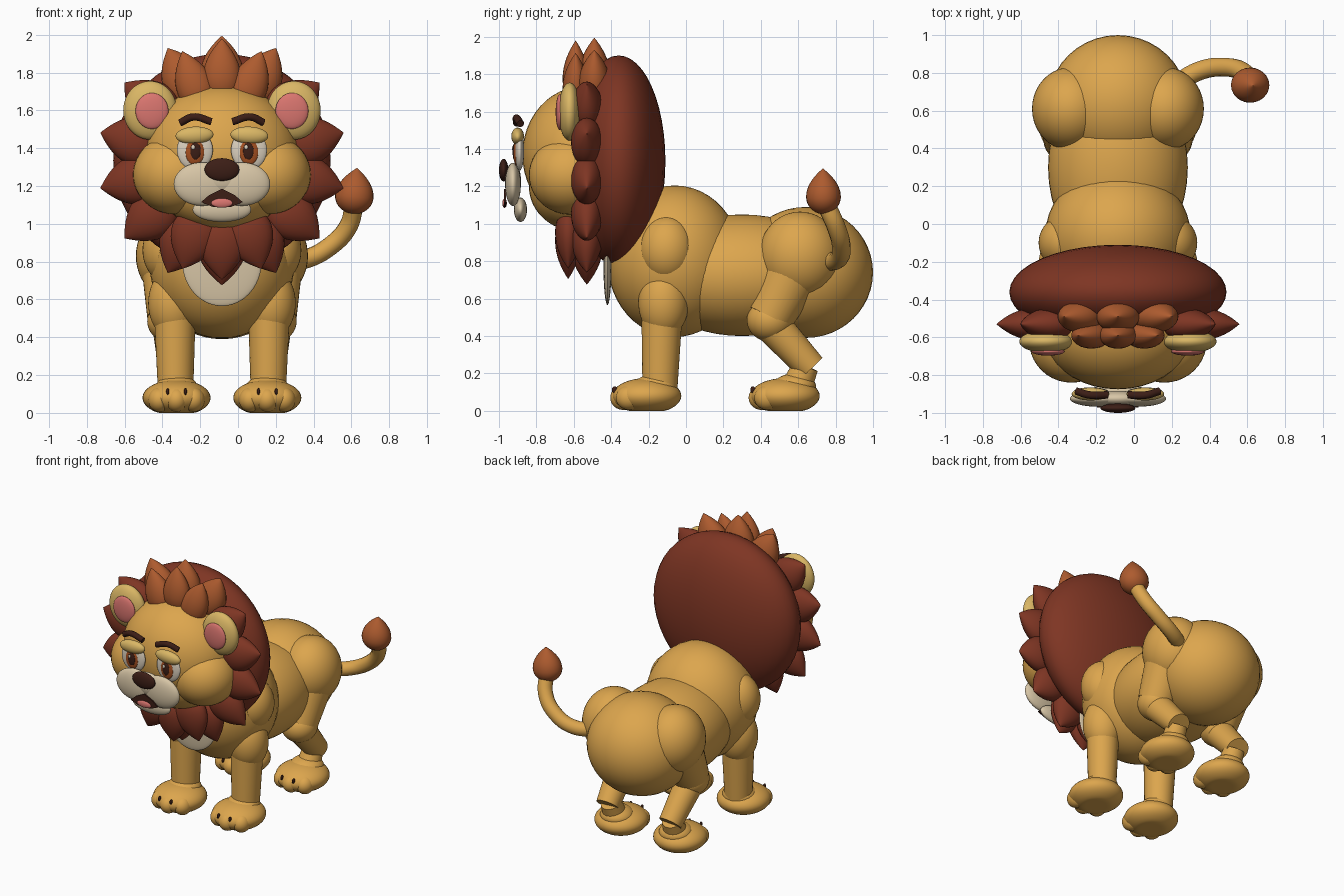
import bpy, bmesh, math
from mathutils import Vector, Matrix

cube = bpy.data.objects.get("Cube")
if cube:
    bpy.data.objects.remove(cube, do_unlink=True)

CX = -0.085  # symmetry plane of the animal


def material(name, rgb):
    m = bpy.data.materials.new(name)
    m.use_nodes = True
    m.diffuse_color = (*rgb, 1)
    m.node_tree.nodes["Principled BSDF"].inputs["Base Color"].default_value = (*rgb, 1)
    return m


GOLD = material("golden fur", (0.72, 0.38, 0.075))
DARK = material("dark mane", (0.21, 0.036, 0.017))
ORANGE = material("orange tuft", (0.42, 0.105, 0.028))
CREAM = material("cream", (0.68, 0.56, 0.38))
TAN = material("light tan", (0.70, 0.47, 0.13))
PINK = material("pink", (0.70, 0.18, 0.16))
IRIS = material("iris brown", (0.38, 0.08, 0.015))
BROWN = material("deep brown", (0.045, 0.013, 0.008))
WHITE = material("eye white", (0.72, 0.64, 0.52))


def finish(name, bm, mat):
    me = bpy.data.meshes.new(name)
    bmesh.ops.recalc_face_normals(bm, faces=bm.faces)
    bm.to_mesh(me)
    bm.free()
    me.shade_smooth()
    me.set_sharp_from_angle(angle=math.radians(40))
    me.materials.append(mat)
    ob = bpy.data.objects.new(name, me)
    bpy.context.collection.objects.link(ob)
    return ob


def ball(name, mat, x, y, z, rx, ry, rz, tilt=0, floor=None):
    """Ellipsoid, optionally rolled about y and flattened at a floor height."""
    bm = bmesh.new()
    bmesh.ops.create_uvsphere(bm, u_segments=40, v_segments=24, radius=1)
    bm.transform(Matrix.Translation((CX + x, y, z)) @ Matrix.Rotation(tilt, 4, 'Y')
                 @ Matrix.Diagonal((rx, ry, rz, 1)))
    if floor is not None:
        for v in bm.verts:
            v.co.z = max(v.co.z, floor)
    return finish(name, bm, mat)


def leaf(name, mat, base, direction, width, depth, length):
    """Round-bottomed tuft that ends in a point."""
    bm = bmesh.new()
    bmesh.ops.create_uvsphere(bm, u_segments=24, v_segments=20, radius=1)
    for v in bm.verts:
        z = v.co.z
        if 0 < z < 0.9999:
            k = (1 - z * z) ** 0.5
            v.co.x *= k
            v.co.y *= k
        v.co.z = z * (length * 0.62 if z > 0 else length * 0.38)
        v.co.x *= width
        v.co.y *= depth
    d = Vector(direction).normalized()
    roll = Matrix.Rotation(math.atan2(d.x, d.z), 4, 'Y')
    lean = Matrix.Rotation(-math.asin(d.y), 4, 'X')
    bm.transform(Matrix.Translation((CX + base[0], base[1], base[2])) @ roll @ lean)
    return finish(name, bm, mat)


def limb(name, mat, a, b, ra, rb):
    """Tapered cylinder between two points."""
    a, b = Vector((CX + a[0], a[1], a[2])), Vector((CX + b[0], b[1], b[2]))
    bm = bmesh.new()
    bmesh.ops.create_cone(bm, cap_ends=True, segments=32, radius1=ra, radius2=rb, depth=(b - a).length)
    bm.transform(Matrix.Translation((a + b) / 2) @ (b - a).to_track_quat('Z', 'Y').to_matrix().to_4x4())
    return finish(name, bm, mat)


def tube(name, mat, points, radius):
    """Round tube along a smooth path."""
    cu = bpy.data.curves.new(name, 'CURVE')
    cu.dimensions = '3D'
    cu.bevel_depth = radius
    cu.bevel_resolution = 5
    cu.use_fill_caps = True
    sp = cu.splines.new('BEZIER')
    sp.bezier_points.add(len(points) - 1)
    for p, co in zip(sp.bezier_points, points):
        p.co = (CX + co[0], co[1], co[2])
        p.handle_left_type = p.handle_right_type = 'AUTO'
    cu.materials.append(mat)
    ob = bpy.data.objects.new(name, cu)
    bpy.context.collection.objects.link(ob)
    return ob


# Torso
ball("chest", GOLD, 0, -0.06, 0.8, 0.385, 0.36, 0.405)
ball("barrel", GOLD, 0, 0.3, 0.725, 0.37, 0.52, 0.325)
ball("rump", GOLD, 0, 0.64, 0.74, 0.37, 0.36, 0.35)
ball("chest_patch", CREAM, 0, -0.42, 0.8, 0.21, 0.022, 0.235)


def paw(tag, x, y):
    ball(tag + "_paw", GOLD, x, y, 0.08, 0.18, 0.185, 0.095, floor=0)
    ball(tag + "_ankle", GOLD, x, y + 0.05, 0.13, 0.115, 0.115, 0.07)
    for i in (-1, 0, 1):
        ball(tag + "_toe", GOLD, x + i * 0.09, y - 0.125 + abs(i) * 0.03, 0.07, 0.06, 0.07, 0.065, floor=0)
    for i in (-1, 1):
        ball(tag + "_toe_line", BROWN, x + i * 0.047, y - 0.172, 0.113, 0.008, 0.014, 0.018)


# Legs
for s, side in ((1, "left"), (-1, "right")):
    ball(side + "_shoulder", GOLD, s * 0.27, -0.1, 0.86, 0.15, 0.15, 0.18)
    ball(side + "_upper_foreleg", GOLD, s * 0.255, -0.12, 0.58, 0.135, 0.135, 0.19)
    limb(side + "_foreleg", GOLD, (s * 0.245, -0.14, 0.1), (s * 0.25, -0.125, 0.65), 0.093, 0.115)
    paw(side + "_front", s * 0.24, -0.21)
    ball(side + "_thigh", GOLD, s * 0.25, 0.61, 0.83, 0.205, 0.22, 0.235)
    limb(side + "_upper_hind_leg", GOLD, (s * 0.26, 0.56, 0.72), (s * 0.27, 0.45, 0.5), 0.16, 0.125)
    ball(side + "_knee", GOLD, s * 0.27, 0.45, 0.485, 0.125, 0.125, 0.115)
    limb(side + "_hind_shank", GOLD, (s * 0.27, 0.45, 0.47), (s * 0.255, 0.67, 0.23), 0.1, 0.08)
    limb(side + "_hock", GOLD, (s * 0.25, 0.64, 0.24), (s * 0.245, 0.58, 0.1), 0.07, 0.085)
    paw(side + "_hind", s * 0.24, 0.53)

# Tail
tube("tail", GOLD, [(0.28, 0.72, 0.8), (0.43, 0.81, 0.81), (0.57, 0.83, 0.88),
                    (0.67, 0.8, 0.99), (0.7, 0.74, 1.12)], 0.05)
leaf("tail_tuft", ORANGE, (0.7, 0.735, 1.145), (0.1, -0.02, 1), 0.102, 0.093, 0.245)

# Mane: big disc behind, a full ring of tufts, and short front rows
ball("mane_back", DARK, 0, -0.36, 1.335, 0.575, 0.25, 0.565)
MZ = 1.335


def tuft(angle, y, tip, mat, width, depth, lean=0):
    a = math.radians(angle)
    c, s = math.cos(a), math.sin(a)
    length = 0.33
    r = tip - length * 0.62
    leaf("mane_tuft", mat, (c * r, y, MZ + s * r), (c, lean, s), width, depth, length)


for i in range(14):
    angle = -90 + i * 360 / 14
    top = 6 <= i <= 8
    tuft(angle, -0.49 if top else -0.53, 0.66, ORANGE if top else DARK, 0.115 if top else 0.13, 0.085)
for a in (-20, 0, 20):
    tuft(90 + a, -0.59, 0.645 - abs(a) * 0.0015, ORANGE, 0.1, 0.07)
    tuft(-90 + a, -0.63, 0.63 - abs(a) * 0.001, DARK, 0.13, 0.07)

# Head
ball("head", GOLD, 0, -0.55, 1.37, 0.405, 0.325, 0.365)
ball("jaw", GOLD, 0, -0.58, 1.2, 0.33, 0.26, 0.24)
for s, side in ((1, "left"), (-1, "right")):
    ball(side + "_cheek", GOLD, s * 0.245, -0.62, 1.26, 0.225, 0.22, 0.21)
    ball(side + "_ear", TAN, s * 0.38, -0.622, 1.6, 0.142, 0.06, 0.155)
    ball(side + "_ear_inner", PINK, s * 0.37, -0.675, 1.597, 0.087, 0.022, 0.095)

    # Eyes
    ball(side + "_eye", WHITE, s * 0.143, -0.89, 1.39, 0.095, 0.025, 0.105)
    ball(side + "_iris", IRIS, s * 0.143, -0.908, 1.38, 0.05, 0.014, 0.068)
    ball(side + "_pupil", BROWN, s * 0.14, -0.918, 1.385, 0.028, 0.009, 0.045)
    ball(side + "_eye_glint", WHITE, s * 0.14 - 0.012, -0.926, 1.405, 0.01, 0.005, 0.012)
    ball(side + "_eyelid", TAN, s * 0.145, -0.9, 1.468, 0.1, 0.034, 0.046, tilt=s * 0.05)
    tube(side + "_brow", BROWN, [(s * 0.055, -0.905, 1.54), (s * 0.15, -0.905, 1.565),
                                 (s * 0.22, -0.885, 1.535)], 0.02)

    # Muzzle lobes
    ball(side + "_muzzle", CREAM, s * 0.105, -0.925, 1.21, 0.15, 0.042, 0.115)

ball("muzzle_bridge", CREAM, 0, -0.925, 1.24, 0.12, 0.042, 0.085)
ball("chin", CREAM, 0, -0.885, 1.075, 0.155, 0.035, 0.065)
ball("nose", BROWN, 0, -0.975, 1.287, 0.092, 0.025, 0.06)

# Mouth: thin peaked plate with a tongue
bm = bmesh.new()
outline = [(-0.11, 1.115), (-0.07, 1.15), (0, 1.185), (0.07, 1.15), (0.11, 1.115), (0.05, 1.09), (-0.05, 1.09)]
face = bm.faces.new([bm.verts.new((CX + x, -0.972, z)) for x, z in outline])
ext = bmesh.ops.extrude_face_region(bm, geom=[face])
bmesh.ops.translate(bm, vec=(0, 0.009, 0), verts=[g for g in ext["geom"] if isinstance(g, bmesh.types.BMVert)])
finish("mouth", bm, BROWN)
ball("tongue", PINK, 0, -0.97, 1.11, 0.057, 0.012, 0.025)
